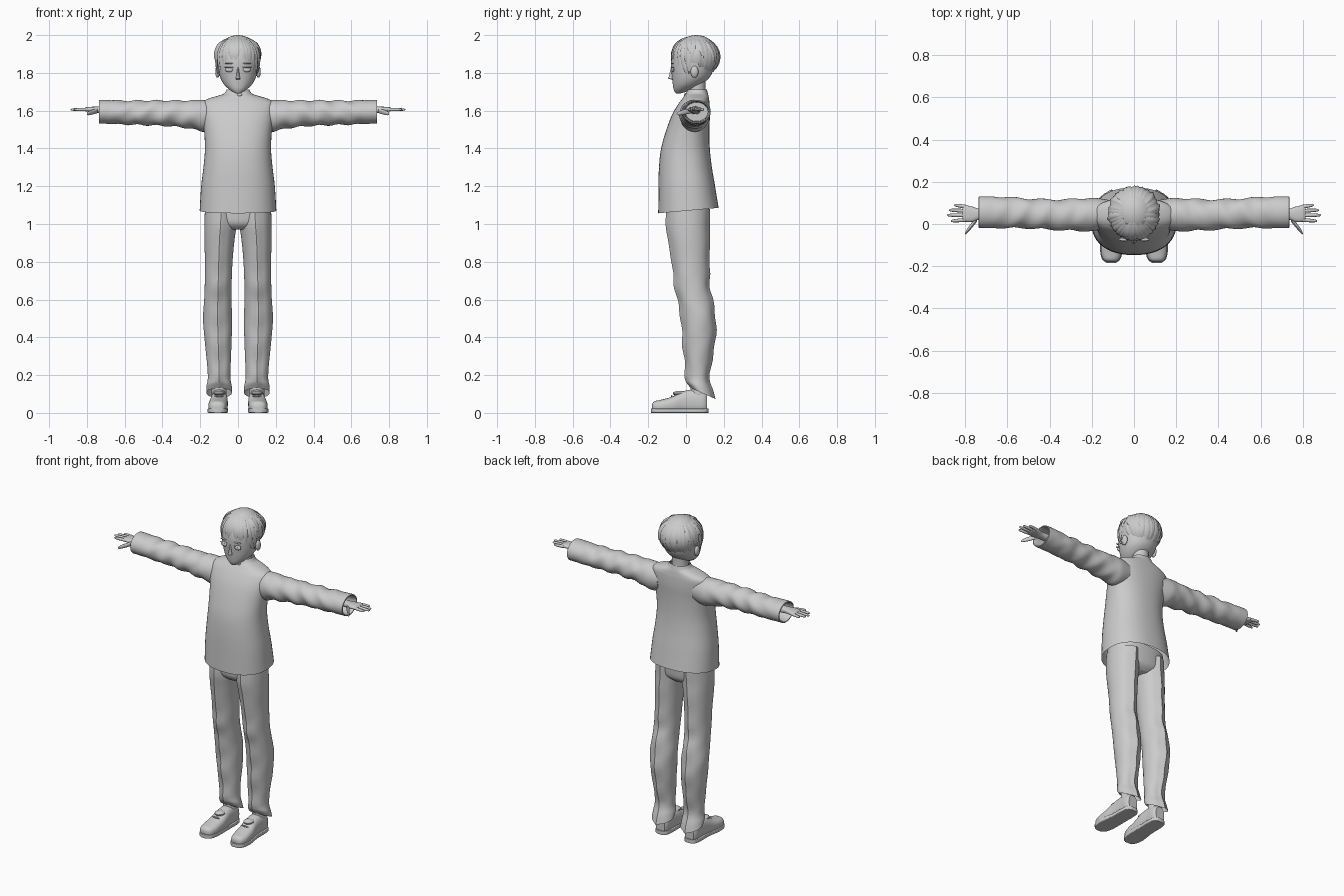
import bpy, bmesh, math, random
from math import sin, cos, pi, radians
from mathutils import Vector

random.seed(4)
cube = bpy.data.objects.get("Cube")
if cube:
    bpy.data.objects.remove(cube)

grey = bpy.data.materials.new("light grey")
grey.use_nodes = True
grey.diffuse_color = (0.6, 0.6, 0.6, 1)
grey.node_tree.nodes["Principled BSDF"].inputs["Base Color"].default_value = (0.6, 0.6, 0.6, 1)


def finish(name, bm, angle=40):
    bmesh.ops.recalc_face_normals(bm, faces=bm.faces)
    mesh = bpy.data.meshes.new(name)
    bm.to_mesh(mesh)
    bm.free()
    mesh.materials.append(grey)
    ob = bpy.data.objects.new(name, mesh)
    bpy.context.collection.objects.link(ob)
    bpy.ops.object.select_all(action='DESELECT')
    ob.select_set(True)
    bpy.context.view_layer.objects.active = ob
    bpy.ops.object.shade_smooth_by_angle(angle=radians(angle))
    return ob


def smooth_path(rows, steps):
    """Catmull-Rom through rows of numbers."""
    out = []
    for i in range(len(rows) - 1):
        a, b, c, d = (rows[max(0, min(len(rows) - 1, i + k))] for k in (-1, 0, 1, 2))
        for s in range(steps):
            t = s / steps
            out.append([q + 0.5 * t * (r - p + t * (2*p - 5*q + 4*r - w + t * (3*(q - r) + w - p)))
                        for p, q, r, w in zip(a, b, c, d)])
    return out + [list(rows[-1])]


def loft(name, rows, axis='z', n=32, power=2.0, steps=4, caps=(True, True), tweak=None, angle=40):
    """Skin of rounded rings; each row is position, two centres, two radii."""
    bm = bmesh.new()
    rings = []
    for t, c1, c2, r1, r2 in smooth_path(rows, steps):
        ring = []
        for k in range(n):
            a = 2 * pi * k / n
            u, v = [math.copysign(abs(f) ** (2 / power), f) for f in (cos(a), sin(a))]
            u, v = c1 + r1 * u, c2 + r2 * v
            p = Vector({'x': (t, u, v), 'y': (u, t, v), 'z': (u, v, t)}[axis])
            ring.append(bm.verts.new(tweak(p, a) if tweak else p))
        rings.append(ring)
    for lo, hi in zip(rings, rings[1:]):
        for k in range(n):
            bm.faces.new((lo[k], lo[(k + 1) % n], hi[(k + 1) % n], hi[k]))
    for use, ring in zip(caps, (rings[0], rings[-1])):
        if use:
            bm.faces.new(ring)
    return finish(name, bm, angle)


def ball(name, centre, size, segs=20):
    bm = bmesh.new()
    bmesh.ops.create_uvsphere(bm, u_segments=segs, v_segments=segs // 2, radius=1)
    for v in bm.verts:
        v.co = Vector(centre) + Vector(a * b for a, b in zip(v.co, size))
    return finish(name, bm)


# Jacket body: open hem that sits lower at the front
def hem(p, a):
    p.z += 0.09 * p.y * max(0, 1 - (p.z - 1.07) / 0.1)
    return p

loft("jacket", [(1.07, 0, 0.013, .203, .16), (1.2, 0, 0.004, .195, .15), (1.3, 0, -.003, .183, .14),
                (1.4, 0, -.003, .175, .129), (1.5, 0, .01, .18, .114), (1.58, 0, .027, .192, .1),
                (1.635, 0, .042, .193, .083), (1.66, 0, .05, .165, .072), (1.678, 0, .055, .11, .064),
                (1.69, 0, .058, .075, .058), (1.712, 0, .06, .06, .05)],
     n=48, power=2.3, caps=(False, False), tweak=hem)
loft("neck", [(1.66, 0, .06, .05, .045), (1.72, 0, .058, .047, .045), (1.8, 0, .055, .05, .05)])
ball("collar_tab", (0.008, -.002, 1.683), (.014, .01, .01), 10)

# Trousers
loft("trouser_seat", [(.97, 0, .012, .07, .07), (1.0, 0, .012, .15, .1),
                      (1.05, 0, .012, .172, .108), (1.12, 0, .012, .175, .11)], power=2.4)

for side, s in (("left", 1), ("right", -1)):
    # Leg with a pressed crease at front and back, and a slanted flared hem
    def leg_shape(p, a):
        f = abs(sin(a))
        p.y += math.copysign(.009, sin(a)) * max(0, (f - .97) / .03)
        p.y += .004 * sin(p.z * 40) * (1 if p.z < .75 else .3) * cos(a * 2)
        p.z -= .45 * (p.y - .075) * max(0, 1 - (p.z - .11) / .08)
        return p

    loft(side + "_trouser_leg",
         [(.11, s*.1, .085, .068, .058), (.14, s*.1, .07, .067, .062), (.18, s*.1, .062, .06, .057),
          (.25, s*.101, .063, .062, .061), (.38, s*.105, .068, .071, .079), (.5, s*.108, .065, .077, .084),
          (.6, s*.107, .047, .072, .085), (.68, s*.105, .032, .071, .086), (.8, s*.102, .024, .073, .092),
          (.92, s*.098, .015, .08, .103), (1.0, s*.092, .01, .086, .108), (1.08, s*.09, .01, .085, .108)],
         n=40, caps=(False, True), tweak=leg_shape, angle=25)
    loft(side + "_ankle", [(.05, s*.1, .065, .04, .04), (.2, s*.1, .065, .04, .04)], n=20)

    # Shoe upper, tongue and sole
    def flat_bottom(p, a):
        p.z = max(p.z, .012)
        return p

    loft(side + "_shoe", [(-.18, s*.108, .03, .018, .015), (-.168, s*.108, .031, .038, .03),
                          (-.13, s*.107, .034, .05, .036), (-.07, s*.104, .042, .05, .045),
                          (-.02, s*.1, .055, .046, .058), (.04, s*.1, .06, .043, .064),
                          (.09, s*.1, .057, .042, .06), (.112, s*.1, .052, .03, .048)],
         axis='y', power=2.5, tweak=flat_bottom)
    loft(side + "_sole", [(-.185, s*.108, .012, .02, .012), (-.165, s*.108, .012, .044, .012),
                          (-.11, s*.107, .012, .054, .012), (-.02, s*.101, .012, .048, .012),
                          (.07, s*.1, .012, .047, .012), (.105, s*.1, .012, .038, .012),
                          (.118, s*.1, .012, .02, .012)], axis='y', power=8)
    ball(side + "_shoe_tongue", (s*.1, -.035, .103), (.03, .035, .014), 14)
    for k in range(3):
        ball(side + "_lace", (s*.1, -.075 + .022*k, .089 + .01*k), (.027, .005, .005), 10)

    # Sleeve with soft folds and an open cuff
    def folds(p, a):
        x = abs(p.x)
        w = max(0, min(1, (x - .18) / .08)) * max(0, min(1, (.7 - x) / .1))
        p.z += .004 * w * sin(x * 62 + 2 * cos(a))
        p.y += .004 * w * sin(x * 47 + 3 * sin(a))
        return p

    loft(side + "_sleeve",
         [(s*.12, .048, 1.575, .066, .07), (s*.18, .046, 1.572, .077, .084), (s*.23, .044, 1.578, .078, .077),
          (s*.3, .043, 1.583, .074, .071), (s*.4, .045, 1.587, .071, .067), (s*.5, .05, 1.589, .07, .065),
          (s*.6, .054, 1.59, .073, .063), (s*.7, .056, 1.594, .075, .063), (s*.735, .056, 1.594, .075, .063)],
         axis='x', steps=6, caps=(True, False), tweak=folds)
    loft(side + "_cuff_lining", [(s*.735, .056, 1.594, .075, .063), (s*.73, .056, 1.594, .066, .054),
                                 (s*.66, .056, 1.594, .06, .05)], axis='x', caps=(False, True))

    # Hand
    loft(side + "_hand", [(s*.64, .05, 1.602, .027, .022), (s*.73, .047, 1.604, .026, .018),
                          (s*.765, .046, 1.606, .036, .015), (s*.8, .05, 1.607, .039, .012),
                          (s*.812, .052, 1.607, .034, .007)], axis='x', n=20, power=2.4)

    def digit(name, a, b, r):
        a, b = Vector(a), Vector(b)
        rows = []
        for t, f in ((0, 1), (.5, .95), (.85, .75), (.97, .45), (1, .12)):
            p = a.lerp(b, t)
            rows.append((p.x, p.y, p.z, r * f, r * f))
        loft(name, rows, axis='x', n=10, steps=2)

    for nm, y0, y1, tip in (("index", .02, .014, .868), ("middle", .041, .042, .886),
                            ("ring", .062, .066, .878), ("little", .081, .09, .852)):
        digit(f"{side}_{nm}_finger", (s*.792, y0, 1.606), (s*tip, y1, 1.606), .0092)
    digit(side + "_thumb", (s*.745, .024, 1.6), (s*.8, -.045, 1.583), .014)

    # Ear, eye and brow
    ball(side + "_ear", (s*.108, .045, 1.806), (.013, .021, .032), 14)
    ball(side + "_eye", (s*.046, -.07, 1.817), (.022, .009, .013), 16)
    ball(side + "_upper_lash", (s*.047, -.073, 1.829), (.026, .01, .003), 12)
    ball(side + "_brow", (s*.047, -.073, 1.85), (.025, .008, .0025), 12)

# Head: narrow chin widening to the skull
loft("head", [(1.692, 0, -.04, .012, .014), (1.698, 0, -.032, .026, .027), (1.715, 0, -.016, .05, .05),
              (1.74, 0, .006, .075, .076), (1.775, 0, .025, .094, .099), (1.82, 0, .034, .104, .112),
              (1.87, 0, .038, .107, .116), (1.92, 0, .045, .1, .11), (1.955, 0, .05, .075, .085),
              (1.972, 0, .05, .03, .035)], n=40, power=2.1)
loft("nose", [(1.765, 0, -.066, .011, .009), (1.77, 0, -.077, .012, .018), (1.782, 0, -.076, .009, .014),
              (1.82, 0, -.073, .005, .009), (1.84, 0, -.07, .003, .004)], n=12)
ball("mouth", (0, -.058, 1.738), (.02, .012, .003), 12)

# Hair cap with a hairline that rises at the front
C, R = Vector((0, .05, 1.885)), Vector((.116, .124, .11))
bm = bmesh.new()
bmesh.ops.create_uvsphere(bm, u_segments=48, v_segments=32, radius=1)
cut = [v for v in bm.verts if v.co.z < (.25 if v.co.y < -.35 else -.35 if v.co.y < .2 else -.93)]
bmesh.ops.delete(bm, geom=cut, context='VERTS')
for v in bm.verts:
    v.co = C + Vector(a * b for a, b in zip(v.co, R))
finish("hair_cap", bm)


# Pointed locks that follow the skull from the crown to their tips
def lock(az, top, tip_z, width, sway, lift):
    bm, rings, n = bmesh.new(), [], 12
    bottom = math.asin(max(-.98, (tip_z - C.z) / R.z))
    for i in range(n + 1):
        t = i / n
        ph = top + (bottom - top) * t
        a = az + sway * t * t
        reach = cos(ph) if ph > 0 or cos(a) < -.1 else cos(ph * .45)
        out = Vector((sin(a) * reach, -cos(a) * reach, sin(ph)))
        p = C + Vector(o * r for o, r in zip(out, R)) * (1 + lift * t)
        across = Vector((cos(a), sin(a), 0))
        w = width * (.35 + .65 * sin(min(1, t * 1.6) * pi / 2)) * (1 - t ** 3) + .0006
        h = .009 * (1 - t ** 3) * min(1, .2 + t * 2) + .0004
        rings.append([bm.verts.new(p + d) for d in
                      (across * w, out * h, -across * w, -out * h)])
    for lo, hi in zip(rings, rings[1:]):
        for k in range(4):
            bm.faces.new((lo[k], lo[(k + 1) % 4], hi[(k + 1) % 4], hi[k]))
    bm.faces.new(rings[0])
    bm.faces.new(rings[-1])
    finish("hair_lock", bm, 70)

for k in range(34):
    deg = -180 + 360 * k / 34
    d = abs(deg)
    tip = 1.852 if d < 28 else 1.835 if d < 50 else 1.795 if d < 78 else 1.825 if d < 108 else 1.785
    lock(radians(deg), radians(random.uniform(58, 76)), tip + random.uniform(-.014, .014),
         random.uniform(.014, .022), random.uniform(-.22, .22), random.uniform(0, .03))
# Stray tufts at the sides of the crown
for deg, z in ((70, 1.9), (100, 1.88), (-85, 1.87), (130, 1.86), (-125, 1.87)):
    lock(radians(deg), radians(60), z, .015, .15, .1)
ball("crown", (0, .055, 1.94), (.085, .09, .06), 28)
